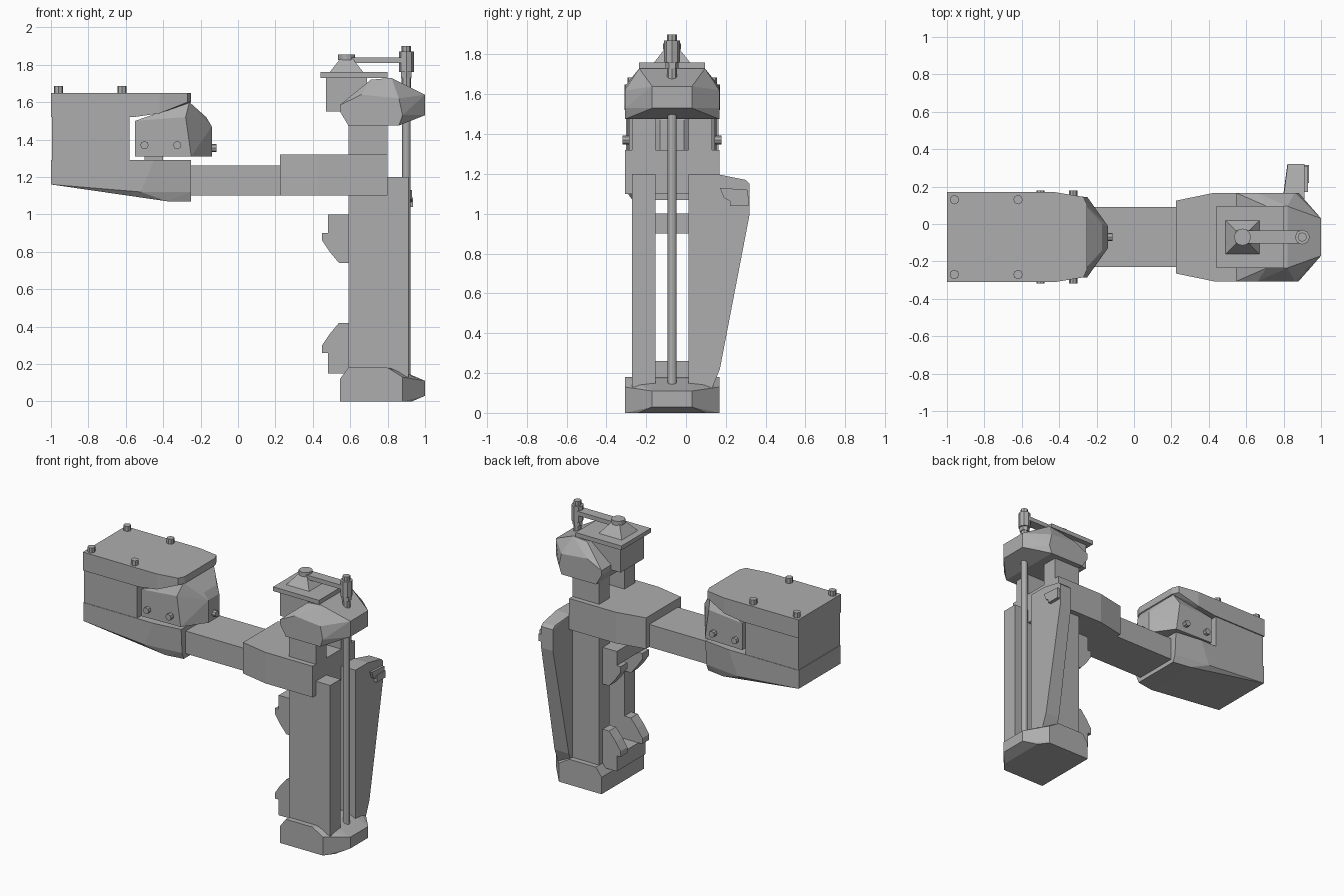
import bpy, bmesh
from mathutils import Vector, Matrix

if "Cube" in bpy.data.objects:
    bpy.data.objects.remove(bpy.data.objects["Cube"], do_unlink=True)

MID = -0.07  # y of the symmetry plane

grey = bpy.data.materials.new("plain grey")
grey.use_nodes = True
colour = (0.42, 0.42, 0.42, 1)
grey.diffuse_color = colour
grey.node_tree.nodes["Principled BSDF"].inputs["Base Color"].default_value = colour


def finish(name, bm):
    bmesh.ops.recalc_face_normals(bm, faces=bm.faces)
    mesh = bpy.data.meshes.new(name)
    bm.to_mesh(mesh)
    bm.free()
    mesh.materials.append(grey)
    obj = bpy.data.objects.new(name, mesh)
    bpy.context.collection.objects.link(obj)
    return obj


def box(name, x, y, z):
    bm = bmesh.new()
    bmesh.ops.create_cube(bm, size=1)
    for v in bm.verts:
        v.co = [r[0] if c < 0 else r[1] for c, r in zip(v.co, (x, y, z))]
    return finish(name, bm)


def prism(name, profile, y):
    """Extrude an x-z profile between two y values."""
    bm = bmesh.new()
    face = bm.faces.new([bm.verts.new((px, y[0], pz)) for px, pz in profile])
    new = bmesh.ops.extrude_face_region(bm, geom=[face])["geom"]
    moved = [g for g in new if isinstance(g, bmesh.types.BMVert)]
    bmesh.ops.translate(bm, verts=moved, vec=(0, y[1] - y[0], 0))
    return finish(name, bm)


def hull(name, points, mirror=True):
    """Faceted convex solid; points are (x, half width, z) when mirrored."""
    bm = bmesh.new()
    for x, y, z in points:
        for s in ((1, -1) if mirror else (1,)):
            bm.verts.new((x, MID + s * y if mirror else y, z))
    out = bmesh.ops.convex_hull(bm, input=bm.verts)
    loose = [v for v in bm.verts if not v.link_faces]
    bmesh.ops.delete(bm, geom=loose, context="VERTS")
    bmesh.ops.dissolve_limit(bm, angle_limit=0.02, verts=bm.verts, edges=bm.edges)
    return finish(name, bm)


def pin(name, start, end, radius, sides=8):
    a, b = Vector(start), Vector(end)
    bm = bmesh.new()
    bmesh.ops.create_cone(bm, cap_ends=True, segments=sides, radius1=radius,
                          radius2=radius, depth=(b - a).length)
    turn = (b - a).to_track_quat("Z", "Y").to_matrix().to_4x4()
    bmesh.ops.transform(bm, verts=bm.verts, matrix=Matrix.Translation((a + b) / 2) @ turn)
    return finish(name, bm)


# Housing at the end of the arm
hull("housing_tray", [(-1, .235, 1.29), (-.45, .235, 1.29), (-.25, .21, 1.29),
                      (-1, .235, 1.16), (-.52, .235, 1.12), (-.25, .2, 1.12),
                      (-.38, .2, 1.07), (-.25, .18, 1.07)])
box("housing_core", (-.995, -.58), (MID - .232, MID + .232), (1.29, 1.52))
hull("housing_lid", [(-1, .24, 1.65), (-.42, .24, 1.65), (-.27, .215, 1.65), (-.25, .17, 1.65),
                     (-1, .24, 1.52), (-.56, .24, 1.52), (-.42, .24, 1.54),
                     (-.27, .215, 1.6), (-.25, .17, 1.6)])
hull("housing_nose", [(-.55, .225, 1.31), (-.25, .215, 1.31), (-.14, .06, 1.31),
                      (-.55, .225, 1.5), (-.28, .215, 1.52), (-.26, .17, 1.6),
                      (-.17, .07, 1.52), (-.14, .06, 1.47)])
box("nose_post", (-.5, -.4), (MID - .1, MID + .1), (1.28, 1.32))
for side in (-1, 1):
    for x in (-.96, -.62):
        pin("lid_bolt", (x, MID + side * .2, 1.64), (x, MID + side * .2, 1.685), .025)
    for x in (-.5, -.325):
        pin("nose_side_bolt", (x, MID + side * .2, 1.37), (x, MID + side * .248, 1.37), .022)
pin("nose_tip_bolt", (-.16, MID, 1.355), (-.115, MID, 1.355), .022)

# Arm and bracket
box("arm", (-.26, .23), (MID - .16, MID + .16), (1.10, 1.26))
hull("bracket", [(x, w, z) for z in (1.10, 1.32)
                 for x, w in ((.225, .195), (.43, .237), (.8, .237))])

# Twin column rails, neck posts and rear clamp fins
fin = [(.6, .42), (.54, .42), (.49, .36), (.45, .3), (.45, .26), (.48, .26), (.48, .2), (.6, .2)]
for side in (-1, 1):
    near, far = sorted((MID + side * .083, MID + side * .2))
    box("column_rail", (.59, .8), (near, far), (.14, 1.12))
    box("neck_post", (.59, .8), (near, far), (1.3, 1.5))
    span = sorted((MID + side * .083, MID + side * .16))
    prism("lower_fin", fin, span)
    prism("upper_fin", [(x, 1.16 - z) for x, z in fin], span)
box("front_rail", (.79, .912), (MID - .2, MID - .083), (.13, 1.2))
for name, z in (("lower_crossbar", (.15, .26)), ("upper_crossbar", (.9, 1.0))):
    box(name, (.48, .7), (MID - .16, MID + .16), z)

# Side wing with its small latch
wing = [(.013, 1.2), (.15, 1.2), (.3, 1.17), (.32, 1.15), (.32, 1.0), (.17, .22), (.13, .12), (.013, .12)]
hull("side_wing", [(x + (.02 if y > .25 and x < .85 else 0), y, z)
                   for x in (.8, .912) for y, z in wing], mirror=False)
box("latch_body", (.9, .935), (.22, .315), (1.04, 1.09))
hull("latch_lever", [(x, y, z) for x in (.9, .93)
                     for y, z in ((.17, 1.13), (.19, 1.08), (.23, 1.06), (.31, 1.12), (.31, 1.09))],
     mirror=False)

# Foot and head caps
hull("foot", [(.545, .237, 0), (.88, .237, 0), (.93, .17, 0), (1, .1, .03), (1, .1, .11),
              (.545, .237, .12), (.59, .237, .18), (.8, .237, .18), (.88, .237, .13),
              (.86, .1, .17)])
hull("head", [(.59, .237, 1.475), (.86, .237, 1.475), (1, .1, 1.53), (1, .1, 1.64),
              (.545, .237, 1.55), (.545, .237, 1.585), (.66, .237, 1.64), (.86, .237, 1.62),
              (.88, .237, 1.53), (.71, .165, 1.72), (.82, .165, 1.73), (.9, .09, 1.69)])

# Drive on top of the head
box("drive_box", (.47, .69), (MID - .13, MID + .13), (1.55, 1.74))
box("drive_plate", (.44, .8), (MID - .165, MID + .165), (1.73, 1.76))
hull("drive_pyramid", [(.49, .09, 1.76), (.67, .09, 1.76), (.545, .035, 1.83), (.615, .035, 1.83)])
pin("drive_cap", (.58, MID, 1.825), (.58, MID, 1.855), .045, 12)
box("crank_bar", (.58, .9), (MID - .035, MID + .035), (1.81, 1.84))

# Threaded rod with its stacked collars
for name, low, high, radius, sides in (("rod", .1, 1.55, .022, 12),
                                       ("rod_neck", 1.65, 1.74, .026, 8),
                                       ("rod_collar", 1.76, 1.87, .04, 8),
                                       ("rod_nut", 1.73, 1.77, .033, 6),
                                       ("rod_tip", 1.86, 1.9, .025, 8)):
    pin(name, (.9, MID, low), (.9, MID, high), radius, sides)
